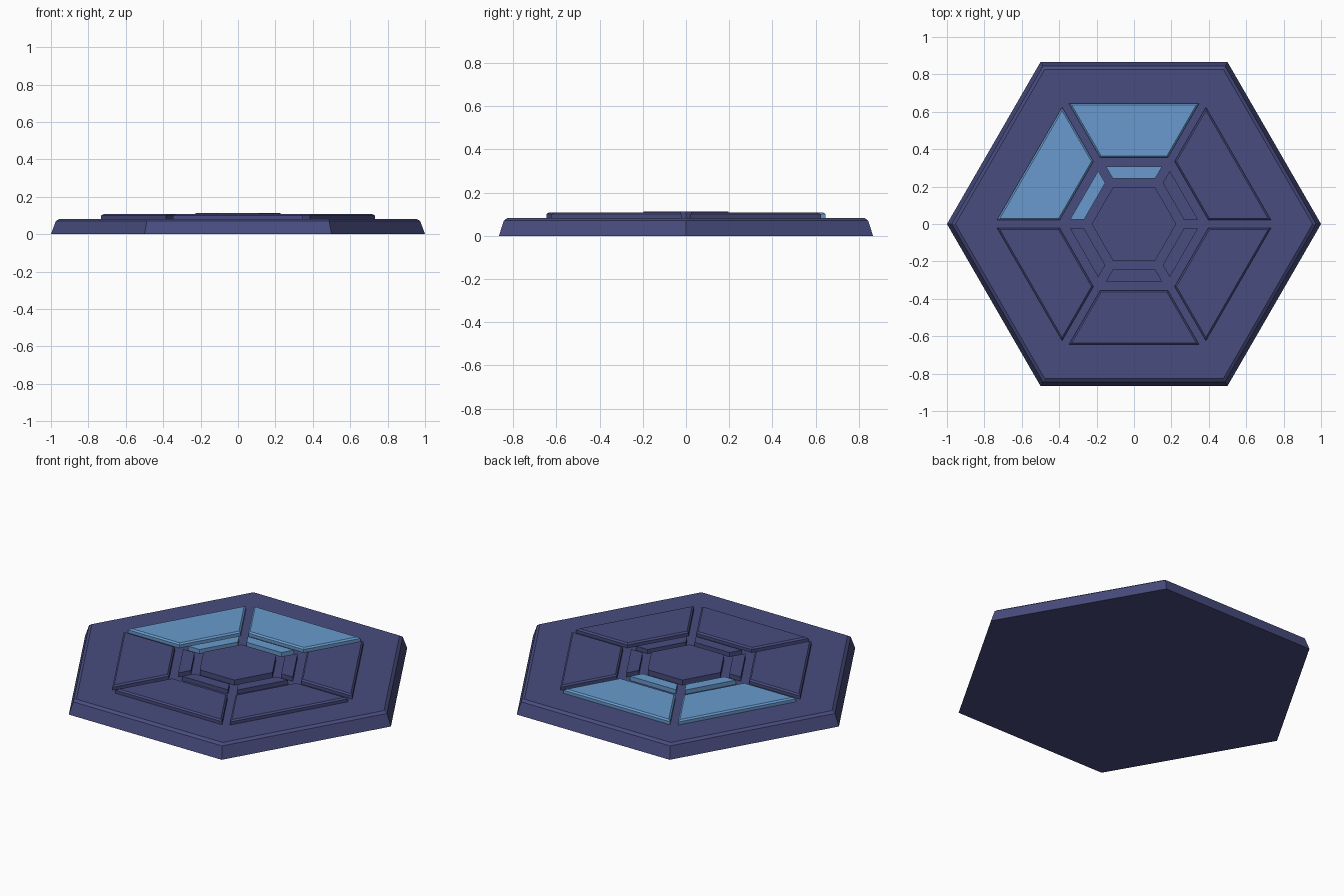
import bpy, bmesh, math
from mathutils import Matrix, Vector

if "Cube" in bpy.data.objects:
    bpy.data.objects.remove(bpy.data.objects["Cube"])

def material(name, rgb):
    m = bpy.data.materials.new(name)
    lin = [c / 12.92 if c <= 0.04045 else ((c + 0.055) / 1.055) ** 2.4
           for c in (v / 255 for v in rgb)]
    m.diffuse_color = (*lin, 1)
    m.use_nodes = True
    m.node_tree.nodes["Principled BSDF"].inputs["Base Color"].default_value = m.diffuse_color
    return m

INDIGO = material("dark indigo", (72, 76, 126))
BLUE = material("lit blue", (104, 154, 205))

def stack(name, rings, mat, rot=0.0):
    """Solid skinned through rings of matching points, bottom to top."""
    bm = bmesh.new()
    turn = Matrix.Rotation(rot, 3, 'Z')
    loops = [[bm.verts.new(turn @ Vector(p)) for p in r] for r in rings]
    n = len(loops[0])
    for a, b in zip(loops, loops[1:]):
        for i in range(n):
            j = (i + 1) % n
            bm.faces.new((a[i], a[j], b[j], b[i]))
    bm.faces.new(loops[0][::-1])
    bm.faces.new(loops[-1])
    bmesh.ops.recalc_face_normals(bm, faces=bm.faces)
    me = bpy.data.meshes.new(name)
    bm.to_mesh(me)
    bm.free()
    me.materials.append(mat)
    ob = bpy.data.objects.new(name, me)
    bpy.context.collection.objects.link(ob)
    return ob

def hexagon(r, z):
    return [(r * math.cos(k * math.pi / 3), r * math.sin(k * math.pi / 3), z)
            for k in range(6)]

def wedge(y0, y1, gap, inset, z):
    """Trapezoid in a 60 degree sector facing +y, shrunk evenly by inset."""
    y0, y1 = y0 + inset, y1 - inset
    half = lambda y: y * math.tan(math.pi / 6) - gap - inset / math.cos(math.pi / 6)
    return [(-half(y0), y0, z), (half(y0), y0, z),
            (half(y1), y1, z), (-half(y1), y1, z)]

# chamfered base plate
stack("base_plate", [hexagon(1, 0), hexagon(0.974, 0.07), hexagon(0.955, 0.082)], INDIGO)

# raised centre
stack("centre_hexagon", [hexagon(0.226, 0.075), hexagon(0.226, 0.112)], INDIGO)

# six large panels and six small inner panels; two neighbours are lit
for k in range(6):
    mat = BLUE if k in (0, 1) else INDIGO
    rot = k * math.pi / 3
    stack(f"outer_panel_{k}", [wedge(0.355, 0.645, 0.024, 0, 0.075),
                               wedge(0.355, 0.645, 0.024, 0, 0.1),
                               wedge(0.355, 0.645, 0.024, 0.009, 0.108)], mat, rot)
    stack(f"inner_panel_{k}", [wedge(0.243, 0.308, 0.027, 0, 0.075),
                               wedge(0.243, 0.308, 0.027, 0, 0.107)], mat, rot)
